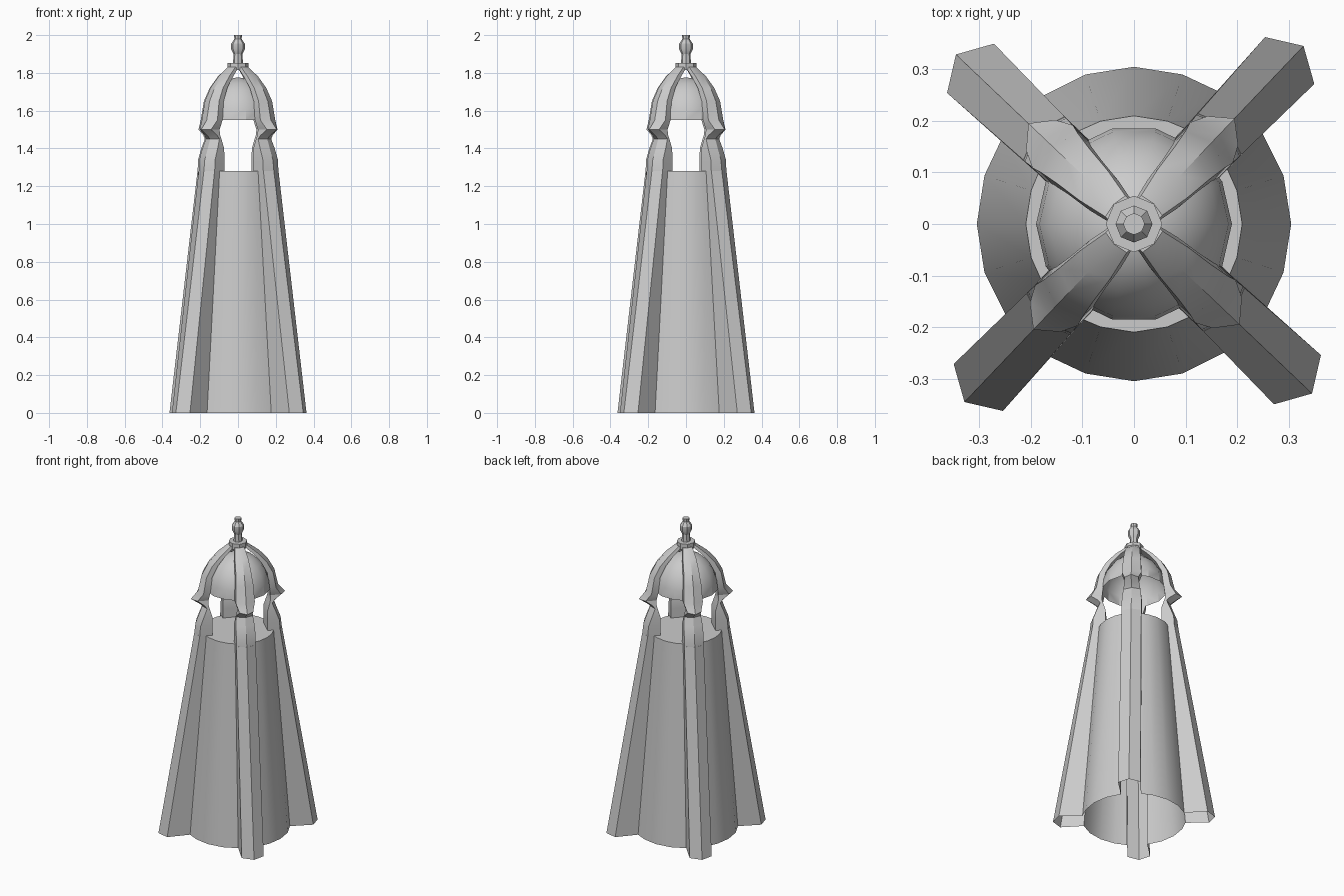
import bpy, bmesh
from math import asin, cos, sin, pi, radians

old = bpy.data.objects.get("Cube")
if old:
    bpy.data.objects.remove(old, do_unlink=True)

stone = bpy.data.materials.new("light_grey")
stone.use_nodes = True
GREY = (0.6, 0.6, 0.6, 1)
stone.diffuse_color = GREY
stone.node_tree.nodes["Principled BSDF"].inputs["Base Color"].default_value = GREY

TWIST = radians(46.4)  # direction of the first buttress


def finish(name, bm):
    mesh = bpy.data.meshes.new(name)
    bm.to_mesh(mesh)
    bm.free()
    mesh.materials.append(stone)
    ob = bpy.data.objects.new(name, mesh)
    bpy.context.collection.objects.link(ob)
    bpy.ops.object.select_all(action="DESELECT")
    ob.select_set(True)
    bpy.context.view_layer.objects.active = ob
    bpy.ops.object.shade_smooth_by_angle(angle=radians(25))
    return ob


def loft(name, loops, cap_start=True, cap_end=True):
    """Skin closed loops of points that all have the same count."""
    bm = bmesh.new()
    rings = [[bm.verts.new(p) for p in loop] for loop in loops]
    n = len(rings[0])
    for a, b in zip(rings, rings[1:]):
        for i in range(n):
            j = (i + 1) % n
            bm.faces.new((a[i], a[j], b[j], b[i]))
    if cap_start:
        bm.faces.new(rings[0][::-1])
    if cap_end:
        bm.faces.new(rings[-1])
    return finish(name, bm)


def lathe(name, profile, sides, **caps):
    return loft(name, [[(r * cos(2 * pi * i / sides), r * sin(2 * pi * i / sides), z)
                        for i in range(sides)] for r, z in profile], **caps)


def radial(angle, r, t, z):
    return (r * cos(angle) - t * sin(angle), r * sin(angle) + t * cos(angle), z)


def body_loop(z, wall, corner, tip, half, foot):
    """Round wall opening into four hollow pointed buttresses."""
    pts = []
    spread = asin(foot / wall)
    for q in range(4):
        a = TWIST + q * pi / 2
        pts += [radial(a - spread, wall, 0, z), radial(a, corner, -half, z),
                radial(a, tip, 0, z), radial(a, corner, half, z),
                radial(a + spread, wall, 0, z)]
        pts += [radial(q * pi / 2 + radians(d), wall, 0, z) for d in (72, 90, 108)]
    return pts


# Hollow tapering body, open underneath
TOP = 1.28
loft("tower_body", [body_loop(0, 0.305, 0.438, 0.477, 0.066, 0.059),
                    body_loop(TOP, 0.21, 0.241, 0.262, 0.058, 0.058)],
     cap_start=False)

# Curved ribs: height, inner radius, corner radius, ridge radius, half width
RIB = [(TOP, 0.165, 0.24, 0.262, 0.058), (1.34, 0.165, 0.237, 0.255, 0.058),
       (1.40, 0.165, 0.215, 0.232, 0.056), (1.45, 0.18, 0.195, 0.214, 0.05),
       (1.47, 0.185, 0.21, 0.238, 0.046), (1.5, 0.185, 0.25, 0.283, 0.041),
       (1.55, 0.178, 0.218, 0.24, 0.057), (1.65, 0.165, 0.2, 0.218, 0.052),
       (1.72, 0.13, 0.163, 0.18, 0.046), (1.78, 0.08, 0.11, 0.128, 0.04),
       (1.83, 0.025, 0.05, 0.055, 0.028)]
for q, side in enumerate(("back_left", "back_right", "front_right", "front_left")):
    a = TWIST + q * pi / 2
    loft("rib_" + side, [[radial(a, ri, -t, z), radial(a, rc, -t, z),
                          radial(a, rt, 0, z), radial(a, rc, t, z),
                          radial(a, ri, t, z)] for z, ri, rc, rt, t in RIB])

# Open dome shell between the ribs
lathe("dome", [(0.19 * cos(radians(e)), 1.55 + 0.225 * sin(radians(e)))
               for e in (0, 15, 30, 45, 60, 75, 86)], 14, cap_start=False)

# Collar and finial
lathe("collar", [(0.055, 1.815), (0.055, 1.853)], 8)
lathe("finial", [(0.026, 1.85), (0.024, 1.9), (0.036, 1.925), (0.036, 1.955),
                 (0.019, 1.98), (0.021, 2.0)], 8)
